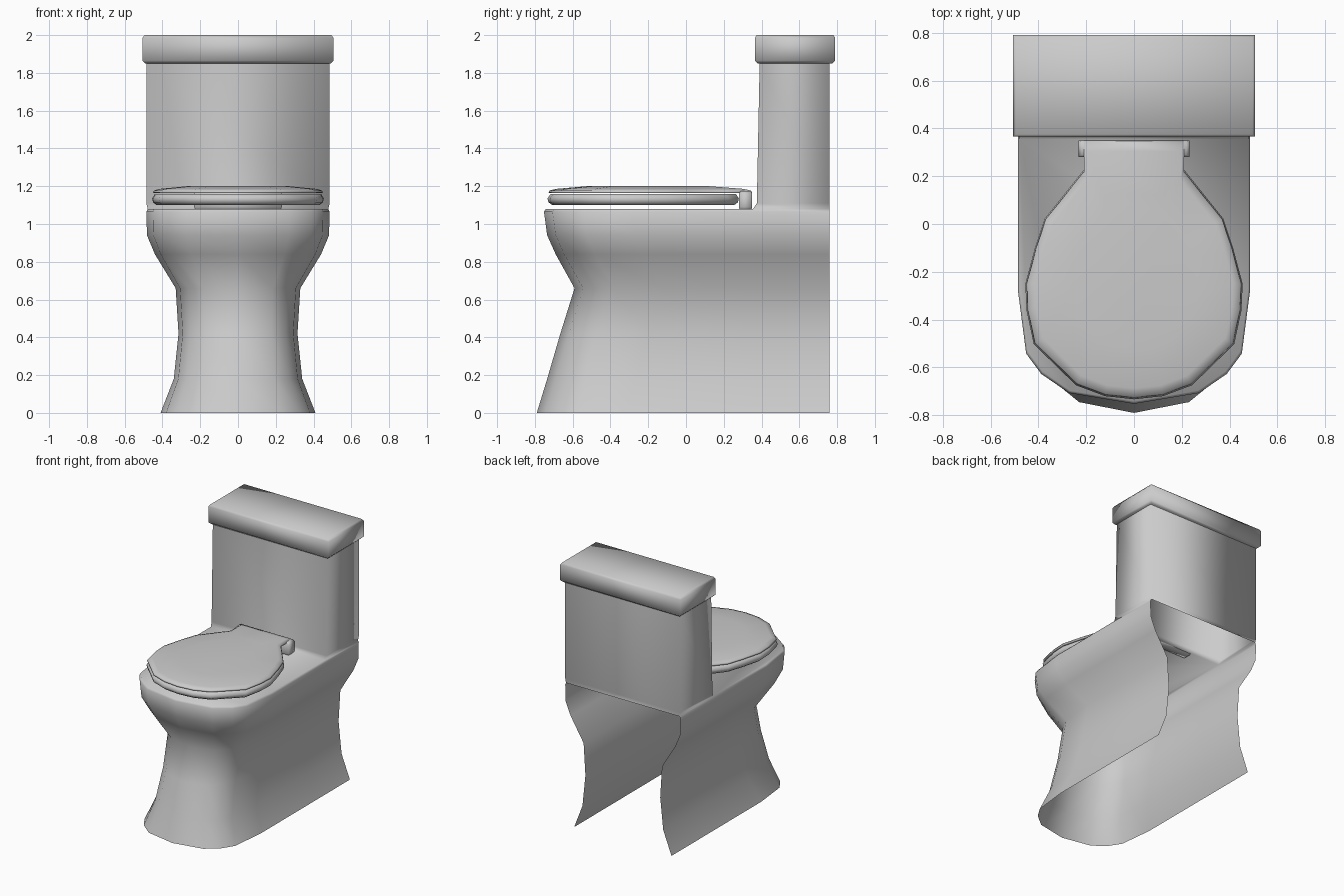
import bpy, bmesh

cube = bpy.data.objects.get("Cube")
if cube:
    bpy.data.objects.remove(cube)

ceramic = bpy.data.materials.new("grey ceramic")
ceramic.use_nodes = True
COLOUR = (0.6, 0.6, 0.6, 1)
ceramic.diffuse_color = COLOUR
ceramic.node_tree.nodes["Principled BSDF"].inputs["Base Color"].default_value = COLOUR


def loft(bm, rings, closed=True):
    """Skin a stack of equal-length rings and return their vertices."""
    rows = [[bm.verts.new(p) for p in ring] for ring in rings]
    n = len(rows[0])
    for low, high in zip(rows, rows[1:]):
        for i in range(n if closed else n - 1):
            j = (i + 1) % n
            bm.faces.new((low[i], low[j], high[j], high[i]))
    return rows


def finish(bm, name):
    bmesh.ops.remove_doubles(bm, verts=bm.verts, dist=0.002)
    bmesh.ops.recalc_face_normals(bm, faces=bm.faces)
    mesh = bpy.data.meshes.new(name)
    bm.to_mesh(mesh)
    bm.free()
    mesh.materials.append(ceramic)
    for p in mesh.polygons:
        p.use_smooth = True
    obj = bpy.data.objects.new(name, mesh)
    bpy.context.collection.objects.link(obj)
    return obj


def solid(name, rings):
    bm = bmesh.new()
    rows = loft(bm, rings)
    bm.faces.new(rows[0])
    bm.faces.new(rows[-1])
    return finish(bm, name)


def mirrored(half):
    """Complete a right-hand outline that ends on the centre line."""
    return half + [(-x, y) for x, y in reversed(half) if x > 0]


def rect(w, y0, y1, z):
    return [(w, y1, z), (w, y0, z), (-w, y0, z), (-w, y1, z)]


BACK, JOINT, TOP = 0.76, 0.355, 1.08

# Pedestal and tank shell, open at the floor and at the back
def pedestal_ring(z, w, f):
    half = [(w, BACK), (w, JOINT), (w, f + 0.47), (w * 0.93, f + 0.21),
            (w * 0.8, f + 0.125), (w * 0.56, f + 0.045), (0, f)]
    return [(x, y, z) for x, y in mirrored(half)]

bm = bmesh.new()
levels = [(0, 0.41, -0.79), (0.18, 0.34, -0.735), (0.42, 0.315, -0.665),
          (0.66, 0.33, -0.59), (0.84, 0.44, -0.69), (0.94, 0.482, -0.735),
          (1.065, 0.485, -0.752), (TOP, 0.478, -0.742)]
rows = loft(bm, [pedestal_ring(*lv) for lv in levels], closed=False)
bm.faces.new(rows[-1][1:-1])
loft(bm, [rect(0.478, JOINT, BACK, TOP), rect(0.485, 0.375, BACK, 1.11),
          rect(0.485, 0.39, BACK, 1.86)])
finish(bm, "pedestal_and_tank")

# Tank cover with softened edges
solid("tank_cover", [rect(0.49, 0.38, 0.775, 1.85), rect(0.506, 0.365, 0.79, 1.865),
                     rect(0.506, 0.365, 0.79, 1.985), rect(0.495, 0.375, 0.78, 2.0)])

# Seat and lid share the same rounded front
FRONT = [(0.37, 0.02), (0.41, -0.1), (0.45, -0.25), (0.445, -0.36),
         (0.415, -0.5), (0.24, -0.67), (0.12, -0.715), (0, -0.728)]

def outline(rear, s, z):
    return [(x * s, (y + 0.22) * s - 0.22, z) for x, y in mirrored(rear + FRONT)]

seat_rear = [(0.12, 0.275), (0.21, 0.22)]
solid("seat", [outline(seat_rear, s, z) for s, z in
               ((0.96, 1.1), (1.0, 1.115), (1.01, 1.135), (0.98, 1.158))])
lid_rear = [(0.21, 0.35), (0.21, 0.22)]
solid("lid", [outline(lid_rear, s, z) for s, z in
              ((0.97, 1.163), (1.0, 1.166), (0.99, 1.177), (0.92, 1.186), (0.6, 1.2))])

# Hinge bar under the lid neck
solid("hinge", [rect(0.225, 0.285, 0.345, 1.07), rect(0.232, 0.28, 0.35, 1.09),
                rect(0.232, 0.28, 0.35, 1.16), rect(0.22, 0.29, 0.345, 1.176)])
